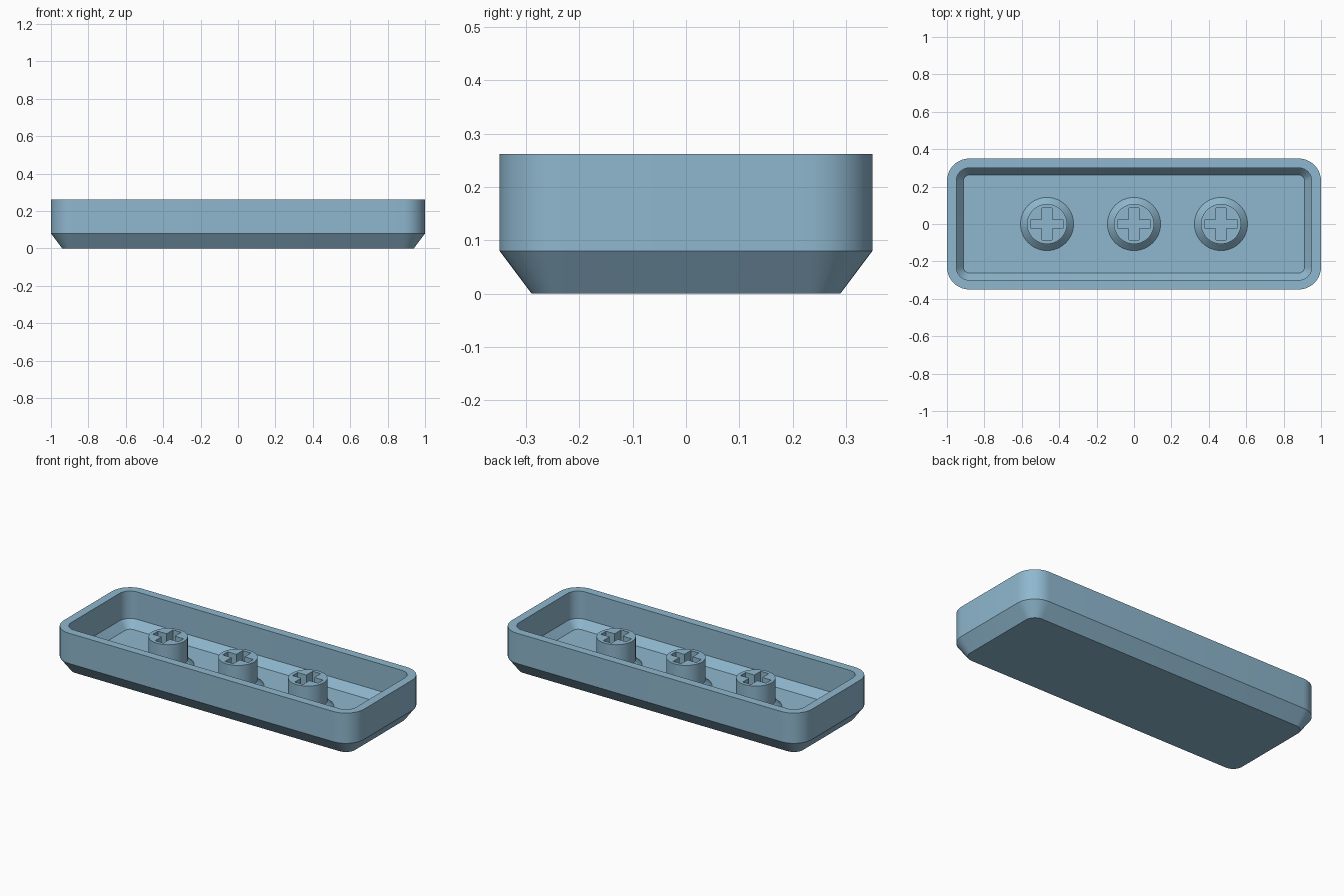
import bpy, bmesh, math

if "Cube" in bpy.data.objects:
    bpy.data.objects.remove(bpy.data.objects["Cube"])

blue = bpy.data.materials.new("soft_blue")
blue.diffuse_color = (0.274, 0.477, 0.62, 1)
blue.use_nodes = True
blue.node_tree.nodes["Principled BSDF"].inputs["Base Color"].default_value = blue.diffuse_color


def rounded_rect(hx, hy, r, z, n=10):
    """Corner-rounded rectangle as a list of points."""
    pts = []
    for k, (sx, sy) in enumerate([(1, 1), (-1, 1), (-1, -1), (1, -1)]):
        for i in range(n + 1):
            a = math.pi / 2 * (k + i / n)
            pts.append((sx * (hx - r) + r * math.cos(a),
                        sy * (hy - r) + r * math.sin(a), z))
    return pts


def circle(r, z, n=64):
    return [(r * math.cos(2 * math.pi * i / n), r * math.sin(2 * math.pi * i / n), z)
            for i in range(n)]


def loft(name, rings, x=0.0):
    """Skin a stack of equal-length rings and cap both ends."""
    bm = bmesh.new()
    loops = [[bm.verts.new(p) for p in ring] for ring in rings]
    for a, b in zip(loops, loops[1:]):
        for i in range(len(a)):
            j = (i + 1) % len(a)
            bm.faces.new((a[i], a[j], b[j], b[i]))
    bm.faces.new(loops[0][::-1])
    bm.faces.new(loops[-1])
    bmesh.ops.recalc_face_normals(bm, faces=bm.faces)
    mesh = bpy.data.meshes.new(name)
    bm.to_mesh(mesh)
    bm.free()
    mesh.materials.append(blue)
    ob = bpy.data.objects.new(name, mesh)
    ob.location.x = x
    bpy.context.collection.objects.link(ob)
    return ob


def smooth(ob):
    bpy.ops.object.select_all(action='DESELECT')
    ob.select_set(True)
    bpy.context.view_layer.objects.active = ob
    bpy.ops.object.shade_smooth_by_angle(angle=math.radians(25))


# Hollow shell: up the outside, over the rim, down to the inner floor
smooth(loft("shell", [
    rounded_rect(0.94, 0.29, 0.06, 0.0),
    rounded_rect(1.0, 0.35, 0.12, 0.08),
    rounded_rect(1.0, 0.35, 0.12, 0.262),
    rounded_rect(0.95, 0.30, 0.07, 0.262),
    rounded_rect(0.95, 0.30, 0.07, 0.097),
    rounded_rect(0.912, 0.262, 0.032, 0.05),
]))

# Three stems with a flared foot and a cross-shaped socket
L, W, H = 0.085, 0.027, 0.024
cross = [(L, -H), (L, H), (W, H), (W, L), (-W, L), (-W, H),
         (-L, H), (-L, -H), (-W, -H), (-W, -L), (W, -L), (W, -H)]
for name, x in (("left_stem", -0.465), ("middle_stem", 0.0), ("right_stem", 0.465)):
    stem = loft(name, [circle(0.142, 0.04), circle(0.142, 0.05),
                       circle(0.107, 0.085), circle(0.107, 0.22)])
    cutter = loft("socket_cutter", [[(px, py, z) for px, py in cross] for z in (0.0, 0.3)])
    mod = stem.modifiers.new("socket", 'BOOLEAN')
    mod.operation, mod.solver, mod.object = 'DIFFERENCE', 'EXACT', cutter
    bpy.context.view_layer.update()
    bpy.context.view_layer.objects.active = stem
    bpy.ops.object.modifier_apply(modifier=mod.name)
    bpy.data.objects.remove(cutter)
    stem.location.x = x
    smooth(stem)
